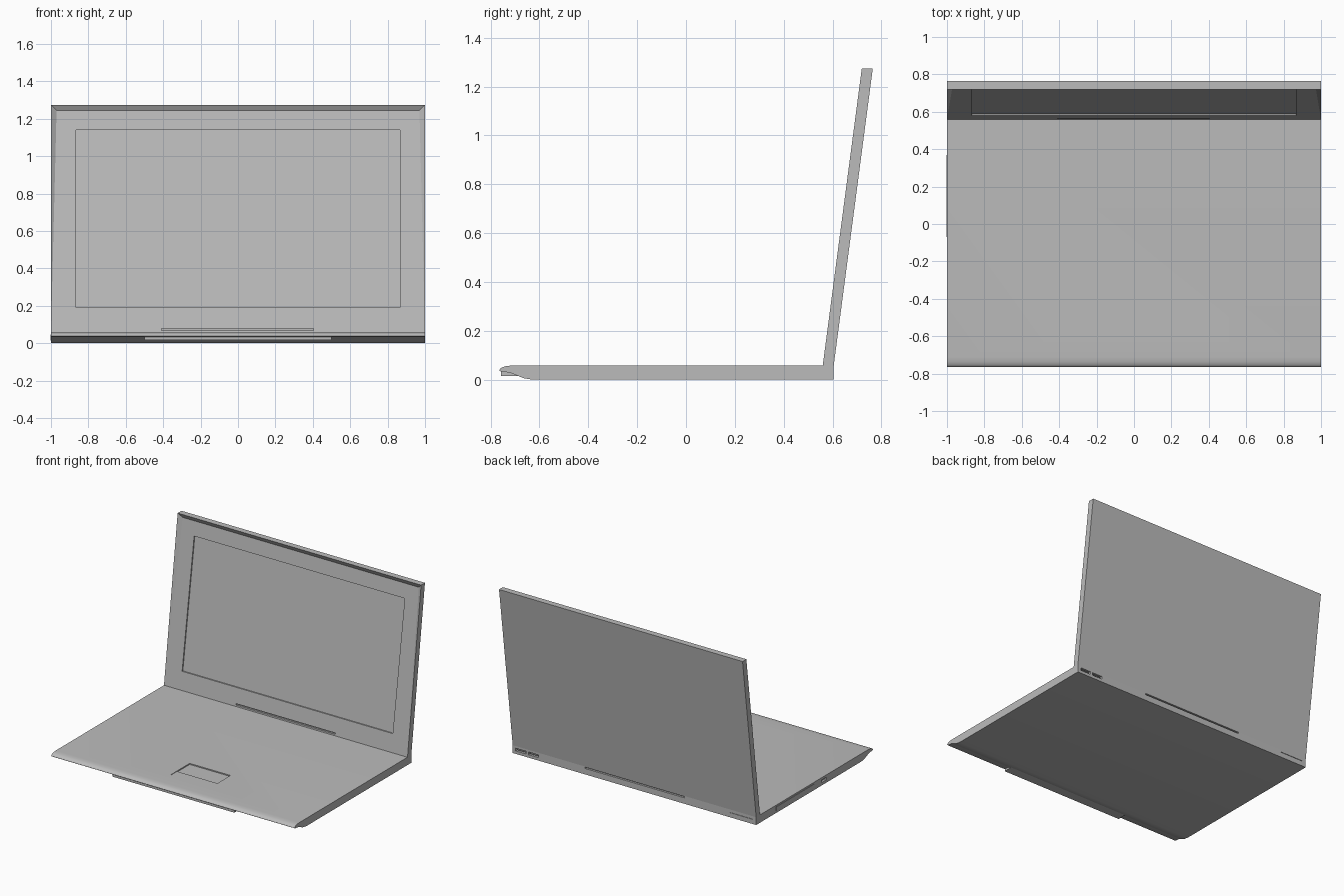
import bpy, bmesh
from mathutils import Vector

if "Cube" in bpy.data.objects:
    bpy.data.objects.remove(bpy.data.objects["Cube"])

# Single plain grey
GREY = (0.5, 0.5, 0.5, 1)
grey = bpy.data.materials.new("plain grey")
grey.use_nodes = True
grey.diffuse_color = GREY
grey.node_tree.nodes["Principled BSDF"].inputs["Base Color"].default_value = GREY


def finish(name, bm):
    bmesh.ops.recalc_face_normals(bm, faces=bm.faces)
    mesh = bpy.data.meshes.new(name)
    bm.to_mesh(mesh)
    bm.free()
    mesh.materials.append(grey)
    obj = bpy.data.objects.new(name, mesh)
    bpy.context.collection.objects.link(obj)
    return obj


def extrude_profile(name, points, half):
    """Extrude a (y, z) outline along x."""
    bm = bmesh.new()
    face = bm.faces.new([bm.verts.new((-half, y, z)) for y, z in points])
    moved = bmesh.ops.extrude_face_region(bm, geom=[face])["geom"]
    bmesh.ops.translate(bm, vec=(2 * half, 0, 0),
                        verts=[v for v in moved if isinstance(v, bmesh.types.BMVert)])
    return finish(name, bm)


def box(name, low, high):
    bm = bmesh.new()
    bmesh.ops.create_cube(bm, size=1)
    low, high = Vector(low), Vector(high)
    bmesh.ops.scale(bm, vec=high - low, verts=bm.verts)
    bmesh.ops.translate(bm, vec=(low + high) / 2, verts=bm.verts)
    return finish(name, bm)


def jack(name, x, y, z, radius, depth):
    """Round cylinder lying along y."""
    bm = bmesh.new()
    bmesh.ops.create_cone(bm, cap_ends=True, segments=20, radius1=radius,
                          radius2=radius, depth=depth)
    for v in bm.verts:
        v.co = (x + v.co.x, y + v.co.z, z + v.co.y)
    return finish(name, bm)


def cut(target, cutter):
    mod = target.modifiers.new("cut", "BOOLEAN")
    mod.operation, mod.solver, mod.object = "DIFFERENCE", "EXACT", cutter
    bpy.context.view_layer.objects.active = target
    bpy.ops.object.modifier_apply(modifier=mod.name)
    bpy.data.objects.remove(cutter)


# Base with rounded front lip and undercut
base = extrude_profile("base", [
    (0.605, 0), (0.605, 0.058), (-0.71, 0.058), (-0.735, 0.056), (-0.752, 0.051),
    (-0.762, 0.044), (-0.765, 0.038), (-0.758, 0.033), (-0.72, 0.029),
    (-0.695, 0.018), (-0.665, 0.006), (-0.63, 0)], 1)

# Touchpad well with a button bar
cut(base, box("pad_cutter", (-0.145, -0.58, 0.05), (0.19, -0.36, 0.08)))
box("touchpad_button", (-0.143, -0.577, 0.049), (0.188, -0.51, 0.056))

# Rear ports, jacks and vent
for x0, x1 in ((0.89, 0.975), (0.79, 0.87)):
    cut(base, box("port_cutter", (x0, 0.585, 0.022), (x1, 0.65, 0.042)))
    box("port_tongue", (x0 + 0.01, 0.58, 0.029), (x1 - 0.01, 0.6, 0.035))
for x in (0.735, 0.69):
    cut(base, jack("jack_cutter", x, 0.61, 0.03, 0.015, 0.04))
    jack("jack_pin", x, 0.594, 0.03, 0.007, 0.02)
cut(base, box("rear_panel_cutter", (-0.97, 0.601, 0.034), (-0.78, 0.65, 0.04)))
cut(base, box("rear_vent_cutter", (-0.41, 0.59, 0.044), (0.405, 0.65, 0.054)))

# Right side drive tray and socket
box("drive_tray", (-1.003, -0.07, 0.014), (-0.99, 0.37, 0.046))
cut(base, box("socket_cutter", (-1.05, -0.22, 0.022), (-0.985, -0.16, 0.04)))

# Front latch tab
box("front_tab", (-0.5, -0.757, 0.016), (0.5, -0.68, 0.033))

# Lid: sloped slab whose front face sinks toward the top, with a sunken display
BOTTOM, TOP, THICK, SINK = 0.058, 1.275, 0.045, 0.02
INNER_TOP = 1.245


def front_y(z):
    return 0.56 + 0.16 * (z - BOTTOM) / (TOP - BOTTOM)


def inner_y(z):
    return front_y(z) + SINK * (z - BOTTOM) / (INNER_TOP - BOTTOM)


bm = bmesh.new()


def ring(half_low, half_high, low, high, y_at, extra=0.0):
    return [bm.verts.new((x, y_at(z) + extra, z)) for x, z in (
        (-half_low, low), (half_low, low), (half_high, high), (-half_high, high))]


def bridge(a, b):
    for i in range(4):
        j = (i + 1) % 4
        bm.faces.new((a[i], a[j], b[j], b[i]))


back = ring(1, 1, BOTTOM, TOP, front_y, THICK)
front = ring(1, 1, BOTTOM, TOP, front_y)
inner = ring(1, 0.97, BOTTOM, INNER_TOP, inner_y)
rim = ring(0.865, 0.865, 0.19, 1.14, inner_y)
floor = ring(0.865, 0.865, 0.19, 1.14, inner_y, 0.009)
bm.faces.new(back)
bm.faces.new(floor)
for a, b in ((back, front), (front, inner), (inner, rim), (rim, floor)):
    bridge(a, b)
bmesh.ops.remove_doubles(bm, verts=bm.verts, dist=0.0005)
lid = finish("lid", bm)

# Hinge slot at the foot of the lid
cut(lid, box("hinge_cutter", (-0.41, 0.5, 0.068), (0.405, 0.575, 0.078)))

# Smooth only the rounded parts
bpy.ops.object.select_all(action="DESELECT")
for obj in bpy.context.collection.objects:
    if obj.type == "MESH" and obj.name.startswith(("base", "jack")):
        obj.select_set(True)
bpy.context.view_layer.objects.active = base
bpy.ops.object.shade_smooth_by_angle(angle=0.6)
